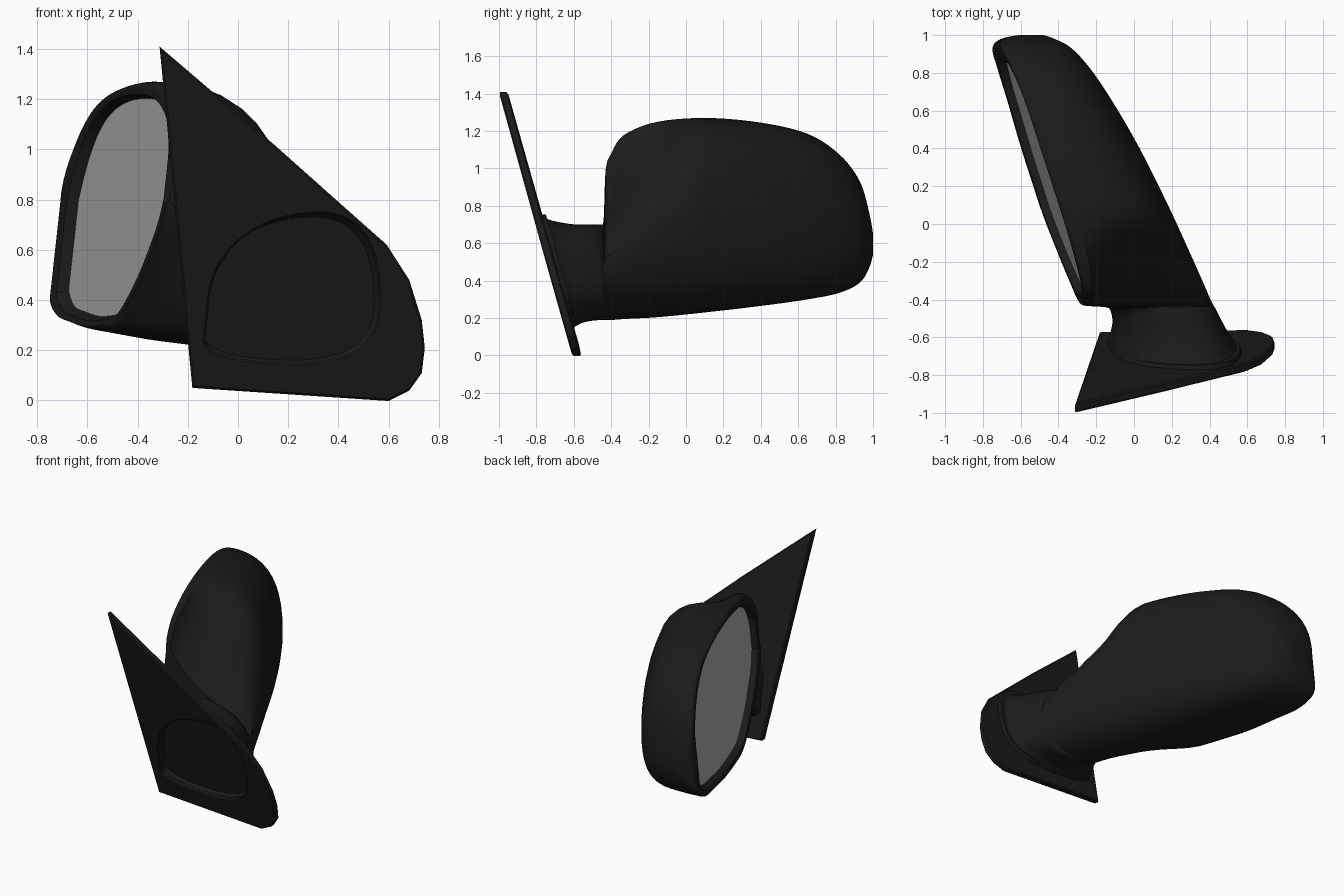
import bpy, bmesh, math
from mathutils import Matrix

cube = bpy.data.objects.get("Cube")
if cube:
    bpy.data.objects.remove(cube, do_unlink=True)


def material(name, shade, roughness):
    mat = bpy.data.materials.new(name)
    mat.use_nodes = True
    colour = (shade, shade, shade, 1)
    mat.diffuse_color = colour
    node = mat.node_tree.nodes["Principled BSDF"]
    node.inputs["Base Color"].default_value = colour
    node.inputs["Roughness"].default_value = roughness
    return mat


black = material("black_plastic", 0.011, 0.5)
silver = material("mirror_grey", 0.43, 0.3)


def add_object(name, mesh, mat, angle=35):
    obj = bpy.data.objects.new(name, mesh)
    bpy.context.collection.objects.link(obj)
    mesh.materials.clear()
    mesh.materials.append(mat)
    bpy.ops.object.select_all(action="DESELECT")
    obj.select_set(True)
    bpy.context.view_layer.objects.active = obj
    bpy.ops.object.shade_smooth_by_angle(angle=math.radians(angle))


# Cross-sections from the neck foot to the housing tip:
# y, left x, left edge low z, left edge high z, crest x, crest z, back x, base z, fullness
SECTIONS = [
    (-.70, -.12, .23, .34, .33, .755, .575, .14, 1),
    (-.64, -.11, .27, .38, .28, .72, .525, .17, 1),
    (-.54, -.10, .32, .42, .22, .70, .475, .185, 1),
    (-.445, -.13, .42, .50, .10, .70, .43, .19, .8),
    (-.43, -.31, .80, .96, -.22, .99, .42, .19, 0),
    (-.40, -.33, .73, 1.06, -.22, 1.08, .405, .19, 0),
    (-.33, -.35, .63, 1.15, -.22, 1.18, .375, .195, .1),
    (-.15, -.405, .45, 1.22, -.25, 1.25, .295, .205, .45),
    (.1, -.485, .31, 1.24, -.33, 1.27, .18, .23, 1),
    (.4, -.58, .295, 1.22, -.41, 1.245, .03, .265, 1),
    (.65, -.655, .315, 1.15, -.48, 1.185, -.115, .30, 1),
    (.82, -.71, .34, 1.01, -.54, 1.075, -.23, .335, 1),
    (.93, -.745, .41, .80, -.58, .93, -.33, .39, 1),
    (.98, -.71, .50, .62, -.57, .76, -.42, .47, 1),
    (1, -.62, .57, .60, -.55, .65, -.48, .54, 1),
]
FIRST_OPEN, LAST_OPEN = 4, 12
STEPS, ARC = 5, 10


def slope(values, i):
    # Limited tangent, so the curve never overshoots a section
    if i == 0 or i == len(values) - 1:
        return 0
    a, b = values[i] - values[i - 1], values[i + 1] - values[i]
    return 0 if a * b <= 0 else math.copysign(min(2 * abs(a), 2 * abs(b), abs(a + b) / 2), a)


def blend(values, i, t):
    p, q = values[i], values[i + 1]
    m, n = slope(values, i), slope(values, i + 1)
    s = t * t * (3 - 2 * t)
    # Hermite curve: straight ease plus the tangent terms
    return p + (q - p) * s + m * t * (1 - t) ** 2 - n * t * t * (1 - t)


def bezier(*ctrl):
    points = []
    for k in range(ARC):
        t = k / ARC
        weights = ((1 - t) ** 3, 3 * t * (1 - t) ** 2, 3 * t * t * (1 - t), t ** 3)
        points.append(tuple(sum(w * c[a] for w, c in zip(weights, ctrl)) for a in (0, 1)))
    return points


def lean(z):
    return 0.11 * (z - 0.45)


def ring(y, xl, zo, zu, xt, zt, xr, zb, full):
    low, high = (xl + lean(zo), zo), (xl + lean(zu), zu)
    zr = zb + 0.4 * (zt - zb) * (0.8 + 0.2 * full)
    crest, back, base = (xt, zt), (xr, zr), ((xl + xr) / 2, zb)
    k, boxy, hollow, rise = 0.6, 0.68, 0.6 * (1 - full), zt - zr
    points = [low]
    points += bezier(high, (high[0], zu + k * (zt - zu)),
                     (xt + k * (high[0] - xt), zt), crest)
    # Low fullness hollows the crest down onto the neck
    points += bezier(crest, (xt + boxy * full * (xr - xt), zt - hollow * rise),
                     (xr, zr + (0.43 + 0.25 * full) * rise), back)
    points += bezier(back, (xr, zr + boxy * (zb - zr)),
                     (base[0] + boxy * (xr - base[0]), zb), base)
    points += bezier(base, (base[0] + k * (low[0] - base[0]), zb),
                     (low[0] + hollow * (base[0] - low[0]), zo + k * full * (zb - zo)), low)
    # The neck foot follows the slope of the plate
    shear = 0.28 * min(1, max(0, (-0.45 - y) / 0.2))
    return [(x, y - shear * (z - 0.45), z) for x, z in points]


columns = list(zip(*SECTIONS))
rings = []
for i in range(len(SECTIONS) - 1):
    for k in range(STEPS):
        rings.append(ring(*[blend(col, i, k / STEPS) for col in columns]))
rings.append(ring(*SECTIONS[-1]))
opening = range(FIRST_OPEN * STEPS, LAST_OPEN * STEPS)


def on_glass_plane(y, z, scale, depth):
    # Point of the opening outline, drawn in towards its centre, more along y than z
    y, z = 0.27 + (y - 0.27) * (scale - 0.015), 0.79 + (z - 0.79) * (scale + 0.02)
    return (-0.745 + 0.308 * (0.94 - y) + lean(z) + depth, y, z)


# Housing and neck in one lofted shell
bm = bmesh.new()
loops = [[bm.verts.new(p) for p in r] for r in rings]
count = len(loops[0])
for i in range(len(loops) - 1):
    for j in range(count):
        if j == 0 and i in opening:
            continue
        k = (j + 1) % count
        bm.faces.new((loops[i][j], loops[i][k], loops[i + 1][k], loops[i + 1][j]))
foot = bm.faces.new(loops[0])
bm.faces.new(loops[-1])

# Rim lip and recess around the glass
edges = [e for e in bm.edges if e.is_boundary]
outline = {v: (v.co.y, v.co.z) for e in edges for v in e.verts}
for scale, depth in ((0.935, 0.005), (0.895, 0.055)):
    made = bmesh.ops.extrude_edge_only(bm, edges=edges)["geom"]
    moved = {}
    for v in [g for g in made if isinstance(g, bmesh.types.BMVert)]:
        source = min(outline, key=lambda o: (o.co - v.co).length_squared)
        moved[v] = outline[source]
    for v, (y, z) in moved.items():
        v.co = on_glass_plane(y, z, scale, depth)
    outline = moved
    edges = [g for g in made if isinstance(g, bmesh.types.BMEdge) and g.is_boundary]
bmesh.ops.recalc_face_normals(bm, faces=bm.faces)

# Hollow behind the plate
bmesh.ops.inset_region(bm, faces=[foot], thickness=0.012, depth=-0.035)
mesh = bpy.data.meshes.new("housing")
bm.to_mesh(mesh)
bm.free()
add_object("housing", mesh, black)

# Mirror glass, facing away from the housing
rows = [rings[i] for i in range(opening.start, opening.stop + 1)]
border = [r[1] for r in rows] + [r[0] for r in reversed(rows)]
bm = bmesh.new()
glass = bm.faces.new([bm.verts.new(on_glass_plane(p[1], p[2], 0.9, 0.045)) for p in border])
glass.normal_update()
if glass.normal.x > 0:
    glass.normal_flip()
mesh = bpy.data.meshes.new("mirror_glass")
bm.to_mesh(mesh)
bm.free()
add_object("mirror_glass", mesh, silver)

# Mounting plate with an opening over the neck foot
PLATE = [(-.31, 1.405), (-.18, .052), (.60, 0), (.68, .04), (.73, .11), (.742, .21),
         (.73, .32), (.68, .48), (.59, .62), (.46, .735), (.14, 1.02)]
hole = [(0.21 + (p[0] - 0.21) * 0.97, 0.44 + (p[2] - 0.44) * 0.97) for p in rings[0]]
curve = bpy.data.curves.new("plate_outline", "CURVE")
curve.dimensions = "2D"
curve.fill_mode = "BOTH"
curve.extrude, curve.bevel_depth, curve.offset = 0.016, 0.008, -0.006
curve.bevel_resolution = 0
for path in (PLATE, hole):
    spline = curve.splines.new("POLY")
    spline.points.add(len(path) - 1)
    spline.use_cyclic_u = True
    for point, (x, z) in zip(spline.points, path):
        point.co = (x, z, 0, 1)
temp = bpy.data.objects.new("plate_outline", curve)
bpy.context.collection.objects.link(temp)
bpy.context.view_layer.update()
mesh = bpy.data.meshes.new_from_object(temp.evaluated_get(bpy.context.evaluated_depsgraph_get()))
bpy.data.objects.remove(temp, do_unlink=True)
# Stand the flat outline up and tip it back
mesh.transform(Matrix(((1, 0, 0, 0), (-0.005, -0.282, -1, -0.581), (0, 1, 0, 0), (0, 0, 0, 1))))
add_object("mounting_plate", mesh, black, 20)
